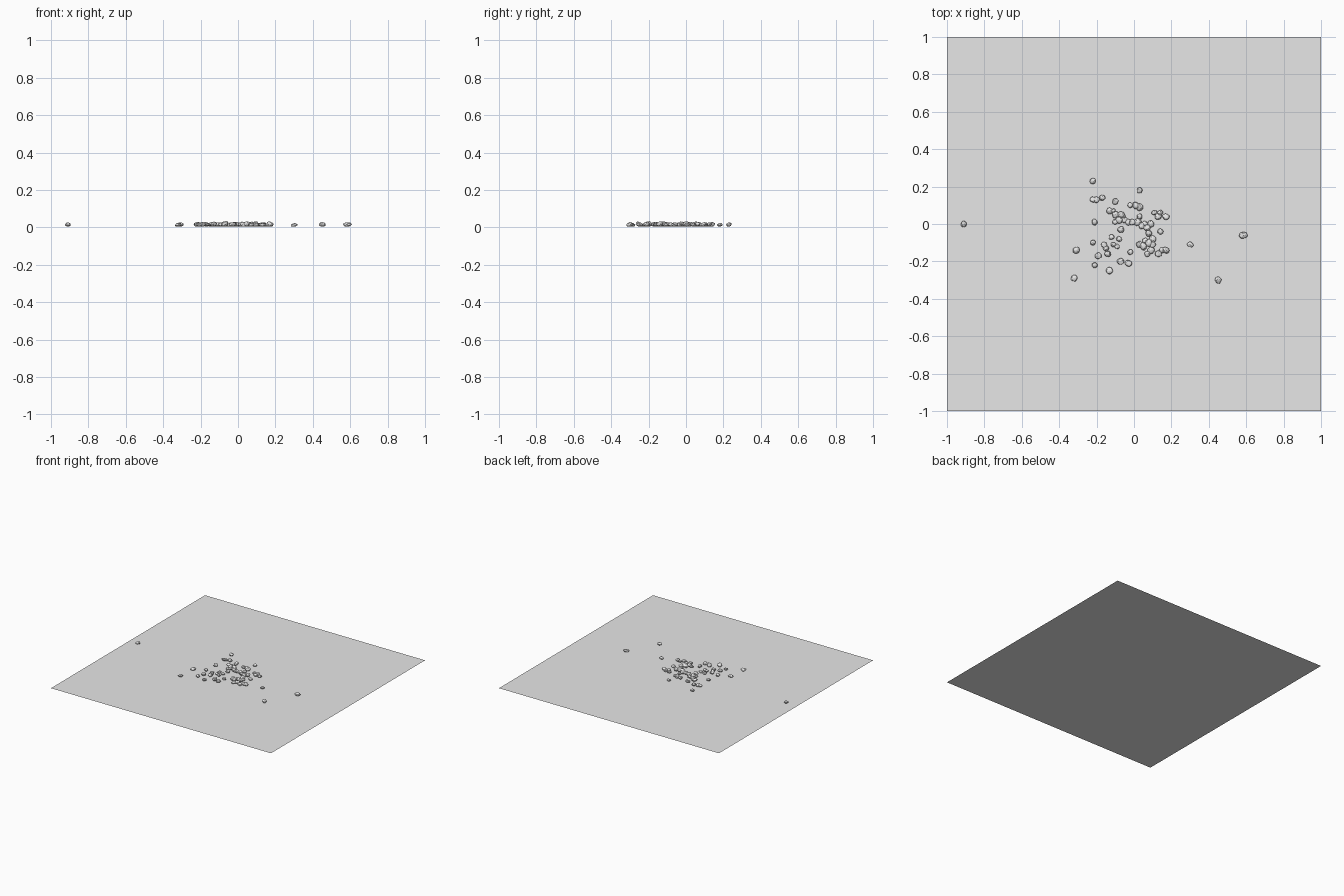
import bpy
import bmesh
import random
from mathutils import Matrix, Vector

random.seed(4)

default_cube = bpy.data.objects.get("Cube")
if default_cube:
    bpy.data.objects.remove(default_cube, do_unlink=True)


def make_material(name, colour):
    material = bpy.data.materials.new(name)
    material.use_nodes = True
    material.diffuse_color = colour
    shader = material.node_tree.nodes["Principled BSDF"]
    shader.inputs["Base Color"].default_value = colour
    return material


def add_object(name, mesh_builder, material):
    mesh = bpy.data.meshes.new(name)
    bm = bmesh.new()
    mesh_builder(bm)
    bm.to_mesh(mesh)
    bm.free()
    mesh.materials.append(material)
    obj = bpy.data.objects.new(name, mesh)
    bpy.context.scene.collection.objects.link(obj)
    return obj


stone_grey = make_material("light grey", (0.8, 0.8, 0.8, 1))


# Flat square ground sheet
def build_ground(bm):
    bmesh.ops.create_grid(bm, x_segments=1, y_segments=1, size=1)


add_object("ground_sheet", build_ground, stone_grey)


# One irregular pebble: a rough faceted ball, squashed and turned
def build_pebble(bm):
    bmesh.ops.create_icosphere(bm, subdivisions=2, radius=1)
    dents = [Vector(random.gauss(0, 1) for axis in "xyz").normalized()
             for dent in range(9)]
    for vert in bm.verts:
        # Flatten the ball against a few random planes for chipped sides
        for normal in dents:
            excess = vert.co.dot(normal) - 0.8
            if excess > 0:
                vert.co -= normal * excess
    size = random.uniform(0.015, 0.02)
    length = size * random.uniform(0.95, 1.15)
    height = size * random.uniform(0.55, 0.8)
    bm.transform(Matrix.Diagonal((size, length, height, 1)))
    bm.transform(Matrix.Rotation(random.uniform(0, 6.3), 4, "Z")
                 @ Matrix.Rotation(random.uniform(-0.4, 0.4), 4, "X"))
    # Rest the pebble just above the sheet
    lowest = min(vert.co.z for vert in bm.verts)
    bmesh.ops.translate(bm, verts=bm.verts, vec=(0, 0, 0.004 - lowest))


# Pebble centres in hundredths, clustered in the middle with a few strays
centres = [
    (-22, 23), (-22, 13), (-20, 13), (-17, 14), (-10, 12), (3, 18), (-21, 1),
    (-13, 7), (-11, 7), (-10, 5), (-7, 5), (-2, 10), (1, 10), (3, 9),
    (11, 6), (14, 6), (17, 4), (13, 4), (-10, 1), (-8, 2), (-6, 4),
    (-5, 2), (-3, 1), (-1, 1), (3, 4), (2, 1), (4, -1), (7, -2),
    (6, 0), (9, 0), (8, -5), (14, -4), (10, -8), (10, -11), (8, -10),
    (6, -9), (5, -12), (3, -11), (7, -16), (9, -14), (13, -16), (15, -14),
    (17, -14), (-2, -15), (-3, -21), (-7, -20), (-13, -25), (-21, -22),
    (-19, -17), (-14, -16), (-16, -11), (-15, -13), (-12, -7), (-11, -11),
    (-9, -12), (-8, -8), (-7, -3), (-22, -10), (-31, -14), (-32, -29),
    (30, -11), (45, -30), (58, -6), (59, -6), (-91, 0),
]
for x, y in centres:
    pebble = add_object("pebble", build_pebble, stone_grey)
    pebble.location = (x / 100, y / 100, 0)
